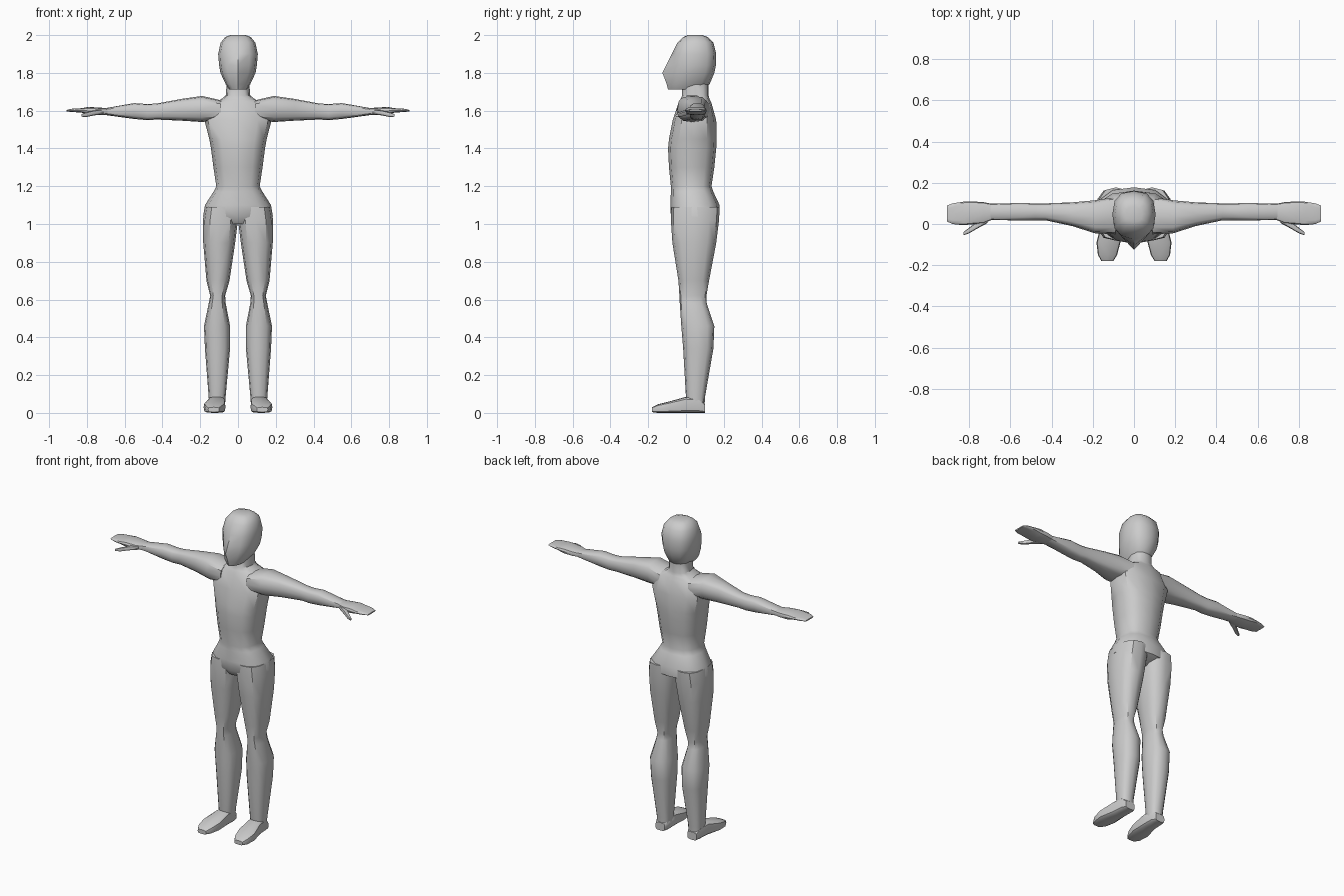
import bpy, bmesh, math


def oval(a0, a1, b0, b1, power, n):
    """Squarish oval filling the box a0..a1, b0..b1."""
    pts = []
    for i in range(n):
        ang = 2 * math.pi * i / n
        c, s = math.cos(ang), math.sin(ang)
        u = math.copysign(abs(c) ** (2 / power), c) if abs(c) > 1e-6 else 0
        v = math.copysign(abs(s) ** (2 / power), s) if abs(s) > 1e-6 else 0
        pts.append(((a0 + a1) / 2 + u * (a1 - a0) / 2, (b0 + b1) / 2 + v * (b1 - b0) / 2))
    return pts


def loft(name, axis, rows, power=2.6, n=12, mirror=False, ridge=None, angle=40):
    """Skin a stack of ovals along an axis; ridge moves the front centre point."""
    bm = bmesh.new()
    rings = []
    for k, (t, *box) in enumerate(rows):
        pts = oval(*box, power, n)
        if ridge:
            a, b = pts[3 * n // 4]
            pts[3 * n // 4] = (a, b - ridge[k])
        place = {'x': lambda a, b: (t, a, b), 'y': lambda a, b: (a, t, b),
                 'z': lambda a, b: (a, b, t)}[axis]
        rings.append([bm.verts.new(place(a, b)) for a, b in pts])
    for r, s in zip(rings, rings[1:]):
        for i in range(n):
            j = (i + 1) % n
            bm.faces.new((r[i], r[j], s[j], s[i]))
    bm.faces.new(rings[0])
    bm.faces.new(rings[-1])
    bmesh.ops.recalc_face_normals(bm, faces=bm.faces)
    mesh = bpy.data.meshes.new(name)
    bm.to_mesh(mesh)
    bm.free()
    obj = bpy.data.objects.new(name, mesh)
    bpy.context.collection.objects.link(obj)
    bpy.ops.object.select_all(action='DESELECT')
    obj.select_set(True)
    bpy.context.view_layer.objects.active = obj
    bpy.ops.object.shade_smooth_by_angle(angle=math.radians(angle))
    if mirror:
        obj.modifiers.new("Mirror", 'MIRROR').use_mirror_merge = False
    return obj


def centred(rows):
    return [(z, -w, w, y0, y1) for z, w, y0, y1 in rows]


# Head with a pointed nose ridge
loft("head", 'z', centred([
    (1.712, .045, -.085, .09), (1.74, .065, -.092, .125), (1.80, .093, -.08, .15),
    (1.84, .10, -.075, .158), (1.90, .105, -.068, .16), (1.96, .092, -.045, .145),
    (1.99, .068, -.015, .115), (2.0, .04, .01, .085)]),
    ridge=[.01, .01, .045, .03, .008, 0, 0, 0])

# Neck, chest, waist and pelvis
loft("torso", 'z', centred([
    (1.74, .06, -.02, .12), (1.68, .065, -.02, .12), (1.66, .09, -.03, .125),
    (1.64, .15, -.04, .135), (1.55, .178, -.07, .16), (1.45, .152, -.09, .162),
    (1.40, .143, -.095, .16), (1.30, .13, -.09, .15), (1.20, .115, -.08, .135),
    (1.17, .13, -.08, .145), (1.10, .175, -.083, .178), (1.04, .185, -.08, .175),
    (1.0, .12, -.05, .10)]))

# Legs from hip to ankle
loft("leg", 'z', [
    (1.09, .0, .175, -.078, .178), (1.02, .0, .186, -.08, .175), (.90, .015, .184, -.072, .16),
    (.70, .045, .167, -.04, .122), (.62, .068, .147, -.035, .108), (.58, .065, .155, -.033, .11),
    (.46, .042, .18, -.025, .15), (.34, .042, .175, -.015, .145), (.08, .066, .155, .0, .10),
    (.02, .07, .152, .01, .098)], mirror=True)

# Feet from heel to toe
loft("foot", 'y', [
    (.10, .08, .145, 0, .05), (.07, .068, .155, 0, .08), (.0, .068, .16, 0, .085),
    (-.09, .066, .182, 0, .06), (-.15, .082, .175, 0, .045), (-.18, .10, .158, .004, .03)],
    power=4, mirror=True)

# Arms held straight out
loft("arm", 'x', [
    (.09, -.05, .13, 1.55, 1.655), (.19, -.045, .115, 1.54, 1.678), (.30, -.01, .105, 1.547, 1.662),
    (.43, .018, .10, 1.553, 1.638), (.48, .018, .10, 1.55, 1.635), (.55, .017, .102, 1.556, 1.64),
    (.71, .02, .098, 1.578, 1.612)], power=3, mirror=True)

# Flat hands
loft("hand", 'x', [
    (.69, .02, .098, 1.577, 1.614), (.73, .003, .106, 1.576, 1.616), (.79, -.002, .11, 1.578, 1.62),
    (.83, -.006, .108, 1.59, 1.613), (.88, .0, .10, 1.593, 1.61), (.907, .012, .09, 1.596, 1.604)],
    power=3, mirror=True)

# Thumbs pointing forward and outward
loft("thumb", 'x', [
    (.71, .005, .05, 1.582, 1.606), (.76, -.022, .012, 1.575, 1.602),
    (.80, -.045, -.018, 1.567, 1.592), (.828, -.055, -.04, 1.568, 1.582)],
    n=8, mirror=True)
